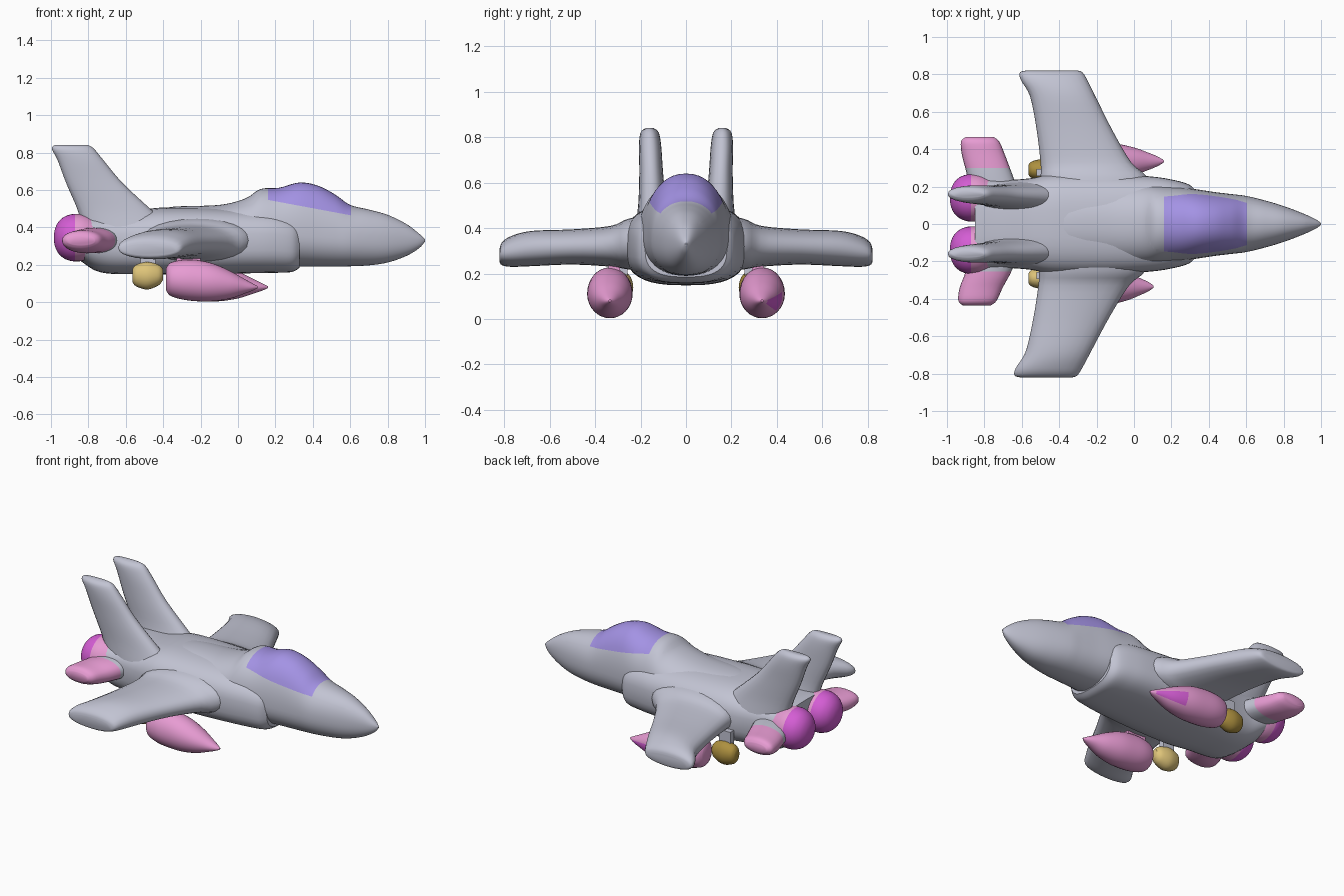
import bpy, bmesh, math
from mathutils import Vector

if "Cube" in bpy.data.objects:
    bpy.data.objects.remove(bpy.data.objects["Cube"], do_unlink=True)


def material(name, rgb):
    m = bpy.data.materials.new(name)
    m.use_nodes = True
    m.diffuse_color = (*rgb, 1)
    m.node_tree.nodes["Principled BSDF"].inputs["Base Color"].default_value = (*rgb, 1)
    return m


GREY = material("airframe grey", (0.54, 0.55, 0.65))
PURPLE = material("canopy purple", (0.37, 0.29, 0.78))
PINK = material("soft pink", (0.80, 0.33, 0.65))
MAGENTA = material("bright magenta", (0.66, 0.11, 0.66))
GOLD = material("gold", (0.73, 0.55, 0.19))
DARK_GOLD = material("dark gold", (0.42, 0.28, 0.05))


def smooth_stations(stations, steps=5):
    """Catmull-Rom interpolation of the station values."""
    out, n = [], len(stations)
    for i in range(n - 1):
        a, b, c, d = (stations[min(max(k, 0), n - 1)] for k in (i - 1, i, i + 1, i + 2))
        for s in range(steps):
            t = s / steps
            out.append([0.5 * (2 * q + (r - p) * t + (2 * p - 5 * q + 4 * r - u) * t * t
                               + (3 * q - p - 3 * r + u) * t ** 3)
                        for p, q, r, u in zip(a, b, c, d)])
    out.append(list(stations[-1]))
    return out


def loft(name, rings, mats, cuts=(), rule=None, angle=40):
    """Skin closed rings, slice along the cut planes, colour faces by rule."""
    bm = bmesh.new()
    loops = [[bm.verts.new(p) for p in ring] for ring in rings]
    n = len(loops[0])
    for a, b in zip(loops, loops[1:]):
        for i in range(n):
            j = (i + 1) % n
            bm.faces.new((a[i], a[j], b[j], b[i]))
    bm.faces.new(loops[0])
    bm.faces.new(loops[-1])
    for co, no in cuts:
        bmesh.ops.bisect_plane(bm, geom=bm.verts[:] + bm.edges[:] + bm.faces[:],
                               plane_co=co, plane_no=no)
    bmesh.ops.recalc_face_normals(bm, faces=bm.faces[:])
    bm.normal_update()
    if rule:
        for f in bm.faces:
            f.material_index = rule(f.calc_center_median(), f.normal)
    mesh = bpy.data.meshes.new(name)
    bm.to_mesh(mesh)
    bm.free()
    for m in mats:
        mesh.materials.append(m)
    ob = bpy.data.objects.new(name, mesh)
    bpy.context.collection.objects.link(ob)
    bpy.ops.object.select_all(action="DESELECT")
    ob.select_set(True)
    bpy.context.view_layer.objects.active = ob
    bpy.ops.object.shade_smooth_by_angle(angle=math.radians(angle))


def power(v, p):
    return math.copysign(abs(v) ** (2 / p), v)


def hull(name, stations, mats, y=0, p=2, n=32, **kw):
    """Body along x; stations are (x, half width, bottom, widest height, top)."""
    rings = []
    for x, hw, zb, zm, zt in smooth_stations(stations):
        ring = []
        for i in range(n):
            t = 2 * math.pi * i / n
            s = power(math.sin(t), p)
            ring.append(Vector((x, y + hw * power(math.cos(t), p),
                                zm + s * (zt - zm if s > 0 else zm - zb))))
        rings.append(ring)
    loft(name, rings, mats, **kw)


def panel(name, stations, place, mats, n=24, **kw):
    """Thick surface; stations are (span, leading x, trailing x, offset, thickness)."""
    rings = []
    for span, le, te, off, th in smooth_stations(stations, 4):
        ring = []
        for i in range(n):
            t = 2 * math.pi * i / n
            ring.append(place((le + te) / 2 + (le - te) / 2 * math.cos(t),
                              off + th / 2 * power(math.sin(t), 2.4), span))
        rings.append(ring)
    loft(name, rings, mats, **kw)


def box(name, x0, x1, y, w, z0, z1, mat):
    ring = [(y - w, z0), (y + w, z0), (y + w, z1), (y - w, z1)]
    loft(name, [[Vector((x, a, b)) for a, b in ring] for x in (x0, x1)], [mat])


# Nose, cockpit and spine, with the canopy sliced out by colour
def canopy_rule(c, n):
    return int(0.16 < c.x < 0.605 and c.z > 0.545 - 0.186 * (c.x - 0.17))


hull("forward_fuselage", [
    (1.0, 0.004, 0.325, 0.33, 0.335), (0.97, 0.026, 0.29, 0.33, 0.365),
    (0.9, 0.058, 0.247, 0.33, 0.418), (0.8, 0.096, 0.212, 0.33, 0.467),
    (0.7, 0.126, 0.197, 0.335, 0.495), (0.6, 0.15, 0.192, 0.34, 0.52),
    (0.52, 0.16, 0.19, 0.345, 0.575), (0.43, 0.171, 0.19, 0.35, 0.622),
    (0.33, 0.186, 0.19, 0.355, 0.64), (0.22, 0.2, 0.19, 0.36, 0.612),
    (0.12, 0.21, 0.19, 0.36, 0.605), (0.04, 0.215, 0.19, 0.36, 0.555),
    (-0.1, 0.21, 0.19, 0.36, 0.52), (-0.35, 0.2, 0.19, 0.36, 0.51),
    (-0.5, 0.15, 0.2, 0.36, 0.48)],
    [GREY, PURPLE], n=48, p=2.2, rule=canopy_rule,
    cuts=[((0.16, 0, 0), (1, 0, 0)), ((0.605, 0, 0), (1, 0, 0)),
          ((0.17, 0, 0.545), (0.186, 0, 1))])

# Boxy centre body with intakes in front and engine housing behind
hull("centre_body", [
    (0.33, 0.18, 0.185, 0.31, 0.43), (0.29, 0.213, 0.162, 0.31, 0.46),
    (0.2, 0.238, 0.157, 0.32, 0.485), (0.08, 0.255, 0.155, 0.32, 0.495),
    (-0.15, 0.268, 0.15, 0.32, 0.505), (-0.42, 0.268, 0.148, 0.32, 0.505),
    (-0.55, 0.245, 0.15, 0.32, 0.485), (-0.68, 0.235, 0.152, 0.33, 0.48),
    (-0.76, 0.24, 0.168, 0.335, 0.475), (-0.82, 0.247, 0.205, 0.34, 0.472),
    (-0.85, 0.25, 0.228, 0.345, 0.465)], [GREY], p=2.8, n=40)

# side, label, bomb colour, extra sweep, tailplane colour break, tail span, tank length
for side, label, gold, sweep, break_y, tail, length in (
        (-1, "front", GOLD, 0.035, 0.255, 0.435, 0.9),
        (1, "back", DARK_GOLD, 0.0, 0.30, 0.465, 1.0)):
    def flat(chord, off, span, s=side, k=sweep):
        return Vector((chord - k * span, s * span, off))

    def upright(chord, off, span, s=side):
        return Vector((chord, s * off, span))

    # Swept wing
    panel(label + "_wing", [
        (0.10, 0.13, -0.52, 0.335, 0.27), (0.25, 0.07, -0.50, 0.33, 0.225),
        (0.33, -0.015, -0.50, 0.32, 0.18), (0.5, -0.115, -0.52, 0.317, 0.155),
        (0.68, -0.205, -0.555, 0.31, 0.155), (0.77, -0.25, -0.605, 0.297, 0.135),
        (0.81, -0.275, -0.61, 0.287, 0.10), (0.82, -0.30, -0.58, 0.28, 0.06)],
        flat, [GREY])

    # Tailplane with a grey root and pink outer part
    panel(label + "_tailplane", [
        (0.10, -0.59, -0.86, 0.33, 0.14), (0.25, -0.645, -0.89, 0.33, 0.135),
        (tail - 0.095, -0.69, -0.92, 0.325, 0.125),
        (tail - 0.025, -0.72, -0.925, 0.33, 0.10), (tail, -0.75, -0.90, 0.33, 0.05)],
        flat, [GREY, PINK], cuts=[((0, side * break_y, 0), (0, 1, 0))],
        rule=lambda c, n, b=break_y: int(abs(c.y) > b))

    # Upright tail fin
    panel(label + "_tail_fin", [
        (0.40, -0.36, -0.83, 0.14, 0.17), (0.50, -0.47, -0.86, 0.148, 0.125),
        (0.64, -0.62, -0.92, 0.153, 0.105), (0.76, -0.72, -0.965, 0.158, 0.098),
        (0.82, -0.77, -0.995, 0.16, 0.08), (0.84, -0.80, -0.98, 0.16, 0.035)],
        upright, [GREY])

    # Domed engine nozzle with a narrow pink collar
    hull(label + "_engine_nozzle", [
        (x, r, 0.345 - r, 0.345, 0.345 + r) for x, r in (
            (-0.985, 0.008), (-0.979, 0.045), (-0.963, 0.08), (-0.935, 0.108),
            (-0.90, 0.123), (-0.865, 0.127), (-0.82, 0.122), (-0.76, 0.10))],
        [PINK, MAGENTA], y=side * 0.14, cuts=[((-0.872, 0, 0), (1, 0, 0))],
        rule=lambda c, n: int(c.x < -0.872))

    # Drop tank, with one magenta streak on the back tank
    hull(label + "_drop_tank", [(-0.385 + length * d, *rest) for d, *rest in (
        (0.0, 0.045, 0.065, 0.125, 0.18), (0.025, 0.078, 0.035, 0.12, 0.21),
        (0.095, 0.097, 0.015, 0.115, 0.225), (0.185, 0.1, 0.005, 0.11, 0.225),
        (0.285, 0.095, 0.005, 0.105, 0.205), (0.385, 0.074, 0.02, 0.095, 0.165),
        (0.465, 0.045, 0.045, 0.085, 0.125), (0.515, 0.024, 0.062, 0.08, 0.1),
        (0.545, 0.005, 0.075, 0.08, 0.085))],
        [PINK, MAGENTA], y=side * 0.335,
        rule=lambda c, n, s=side: int(s > 0 and -0.06 < c.x < 0.13
                                      and n.y > 0.3 and -0.7 < n.z < 0.25))
    box(label + "_tank_pylon", -0.33, -0.2, side * 0.315, 0.025, 0.18, 0.255, PINK)

    # Small bomb behind the tank
    hull(label + "_bomb", [
        (-0.565, 0.025, 0.11, 0.145, 0.175), (-0.545, 0.045, 0.085, 0.145, 0.2),
        (-0.485, 0.058, 0.068, 0.14, 0.215), (-0.425, 0.045, 0.09, 0.14, 0.2),
        (-0.4, 0.022, 0.12, 0.145, 0.175)], [gold], y=side * 0.29, n=20)
    box(label + "_bomb_pylon", -0.52, -0.44, side * 0.275, 0.018, 0.18, 0.28, GREY)
